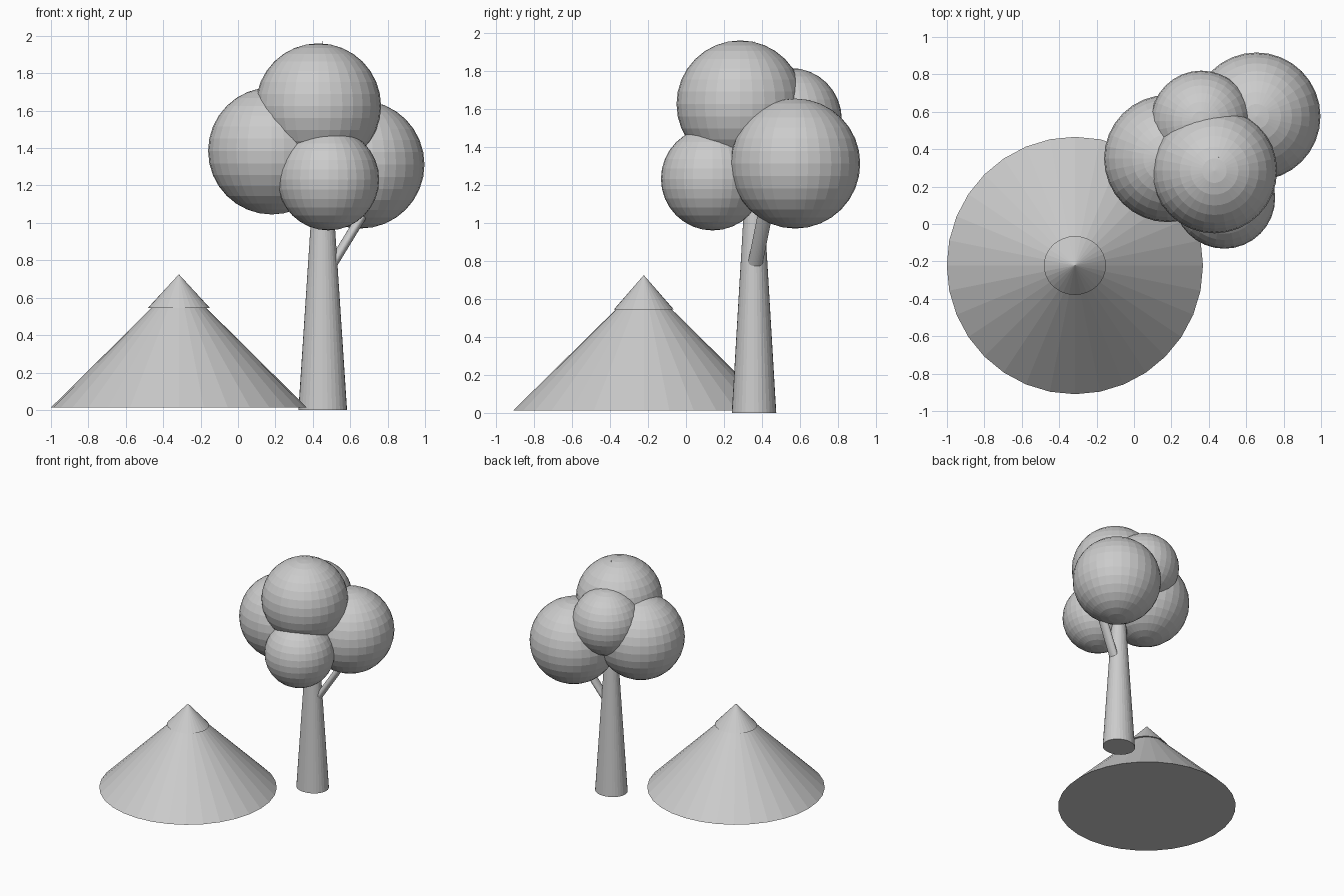
import bpy
from mathutils import Matrix

cube = bpy.data.objects.get("Cube")
if cube:
    bpy.data.objects.remove(cube, do_unlink=True)

# Single plain colour
grey = bpy.data.materials.new("plain_grey")
grey.use_nodes = True
colour = (0.6, 0.6, 0.6, 1.0)
grey.diffuse_color = colour
grey.node_tree.nodes["Principled BSDF"].inputs["Base Color"].default_value = colour


def finish(name):
    obj = bpy.context.object
    obj.name = name
    obj.data.materials.append(grey)
    return obj


def cone(name, x, y, bottom, top, rx, ry):
    """Upright pointed cone with an elliptical base."""
    bpy.ops.mesh.primitive_cone_add(vertices=32, radius1=1, radius2=0, depth=1,
                                    location=(x, y, (bottom + top) / 2))
    finish(name).scale = (rx, ry, top - bottom)


def ball(name, centre, radius):
    bpy.ops.mesh.primitive_uv_sphere_add(segments=32, ring_count=16,
                                         radius=radius, location=centre)
    finish(name)


# Tent-like hill with a small cap
cone("hill", -0.316, -0.222, 0.012, 0.69, 0.685, 0.688)
cone("hill_cap", -0.316, -0.222, 0.545, 0.725, 0.166, 0.157)

# Trunk tapers to a point that just pierces the crown
cone("trunk", 0.453, 0.358, 0.0, 1.975, 0.13, 0.117)

# Leaning side branch
bpy.ops.mesh.primitive_cylinder_add(vertices=32, radius=1, depth=1)
branch = finish("branch")
length = 0.45
lean = Matrix(((0.03, 0, 0.61 * length, 0.625),
               (0, 0.039, 0.2 * length, 0.402),
               (0, 0, length, 0.975),
               (0, 0, 0, 1)))
branch.data.transform(lean)

# Foliage
ball("foliage_top", (0.43, 0.285, 1.625), 0.335)
ball("foliage_right", (0.18, 0.35, 1.385), 0.34)
ball("foliage_left", (0.655, 0.575, 1.312), 0.342)
ball("foliage_front", (0.483, 0.14, 1.232), 0.272)
ball("foliage_back", (0.36, 0.55, 1.545), 0.27)
